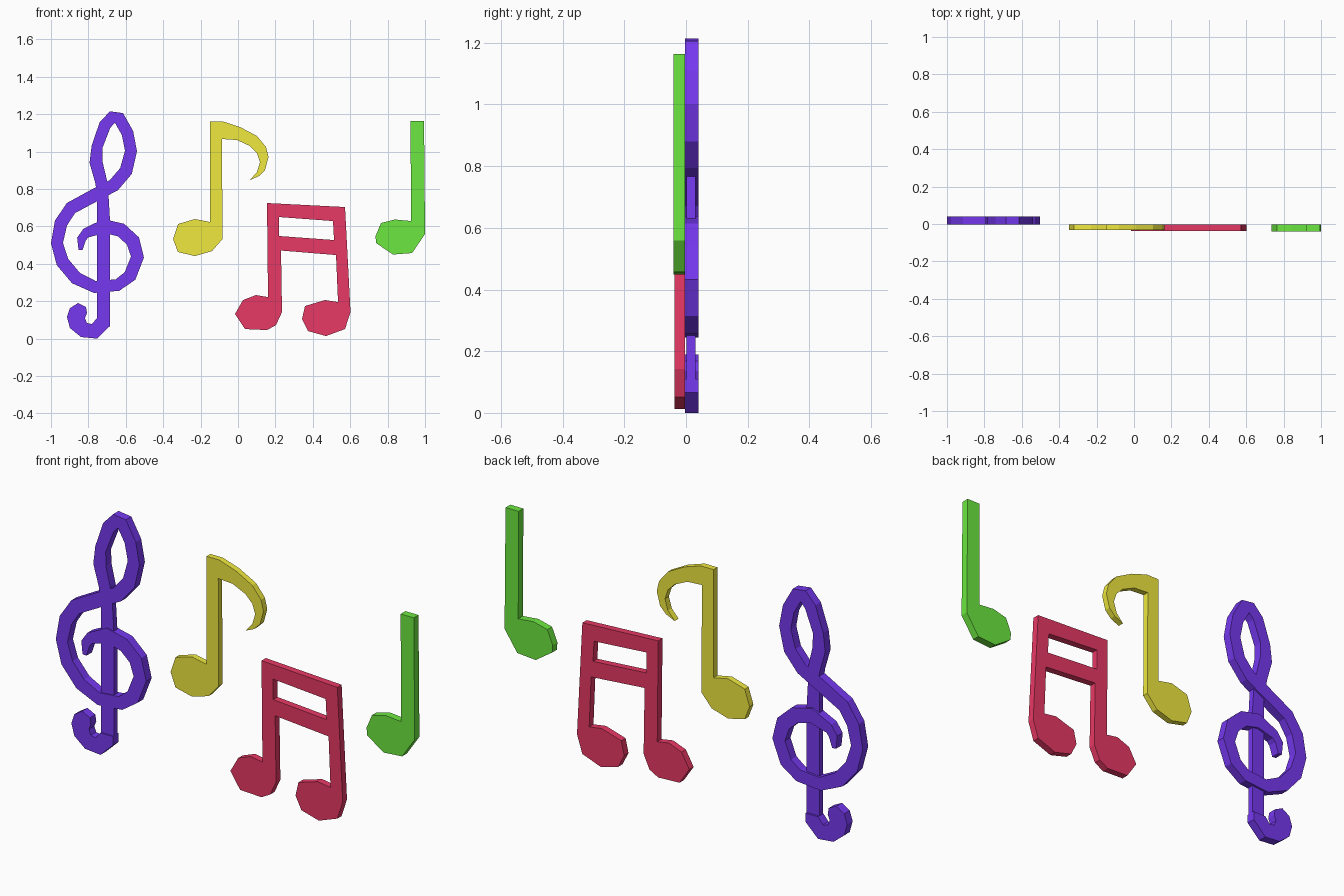
import bpy, bmesh
from mathutils import Vector, Matrix
from math import radians

if "Cube" in bpy.data.objects:
    bpy.data.objects.remove(bpy.data.objects["Cube"])

S = 187.0  # drawing units per model unit


def pt(u, v):
    return Vector(((u - 238) / S, (338.5 - v) / S, 0))


def mat(name, rgb):
    m = bpy.data.materials.new(name)
    m.diffuse_color = (*rgb, 1)
    return m


def upright(y):
    return Matrix.Translation((0, y, 0)) @ Matrix.Rotation(radians(90), 4, 'X')


def plate(name, outlines, y0, y1, material):
    """Flat plate from closed outlines (inner outlines become holes)."""
    cu = bpy.data.curves.new(name, 'CURVE')
    cu.dimensions = '2D'
    cu.fill_mode = 'BOTH'
    cu.extrude = (y1 - y0) / 2
    for pts in outlines:
        sp = cu.splines.new('POLY')
        sp.points.add(len(pts) - 1)
        for p, q in zip(sp.points, pts):
            p.co = (*pt(*q), 1)
        sp.use_cyclic_u = True
    ob = bpy.data.objects.new(name, cu)
    bpy.context.collection.objects.link(ob)
    bpy.ops.object.select_all(action='DESELECT')
    ob.select_set(True)
    bpy.context.view_layer.objects.active = ob
    bpy.ops.object.convert(target='MESH')
    ob = bpy.context.view_layer.objects.active
    ob.data.transform(upright((y0 + y1) / 2))
    for f in ob.data.polygons:
        f.use_smooth = False
    ob.data.materials.clear()
    ob.data.materials.append(material)


def ribbon(name, path, y0, y1, material):
    """Flat stroke that follows (u, v, width) points and may cross itself."""
    c = [pt(u, v) for u, v, w in path]
    bm = bmesh.new()
    rows = []
    for i, p in enumerate(c):
        t = (c[min(i + 1, len(c) - 1)] - c[max(i - 1, 0)]).normalized()
        n = Vector((-t.y, t.x, 0)) * path[i][2] / S / 2
        rows.append((bm.verts.new(p + n), bm.verts.new(p - n)))
    faces = [bm.faces.new((a[0], a[1], b[1], b[0])) for a, b in zip(rows, rows[1:])]
    ext = bmesh.ops.extrude_face_region(bm, geom=faces, use_keep_orig=True)
    top = [g for g in ext['geom'] if isinstance(g, bmesh.types.BMVert)]
    bmesh.ops.translate(bm, verts=top, vec=(0, 0, y1 - y0))
    bmesh.ops.recalc_face_normals(bm, faces=bm.faces[:])
    bm.transform(upright(y1))
    me = bpy.data.meshes.new(name)
    bm.to_mesh(me)
    bm.free()
    me.materials.append(material)
    bpy.context.collection.objects.link(bpy.data.objects.new(name, me))


blue = mat("blue", (0.04, 0.005, 0.72))
blue.diffuse_color = (0.18, 0.04, 0.87, 1)
yellow = mat("yellow", (0.87, 0.81, 0.05))
red = mat("red", (0.80, 0.04, 0.13))
green = mat("green", (0.15, 0.80, 0.05))

# Treble clef: spiral and upper loop in one stroke
ribbon("clef_loop", [
    (80.5, 250, 4), (81.5, 239, 9), (86, 233, 10), (104, 226, 14), (121, 230, 14),
    (133, 241, 14), (137.5, 257, 13), (130, 276, 13), (117.5, 285, 12),
    (95, 287, 12), (76, 278, 13), (62.5, 262, 13), (57, 243, 12), (61, 223, 13),
    (71, 208, 13), (95, 195, 13), (114, 185, 13), (126, 171, 13), (131, 151, 12),
    (127.5, 133, 12), (118.5, 117, 12), (113, 116.5, 12), (105, 125, 12),
    (97, 147, 11), (96, 162, 13), (101, 181, 12), (102.5, 190, 12)],
    -0.003, 0.04, blue)

# Thinner clef stem
plate("clef_stem", [[(97, 186), (108, 186), (110, 220), (110, 326), (97, 326), (97, 220)]],
      0.002, 0.03, blue)

# Hook at the clef's foot
plate("clef_hook", [[
    (110, 318), (110, 326), (97, 338.5), (81, 337), (70, 328), (67, 317), (70, 308),
    (78, 303), (86, 307), (87, 313), (85, 318), (87, 323), (92, 324), (97, 318)]],
    -0.003, 0.04, blue)

# Single note with a flag
plate("flagged_note", [[
    (210, 121.5), (223, 121.5), (240, 127), (257, 136), (266, 147), (268.5, 157),
    (265, 170), (259, 176), (250, 180), (257, 172), (260, 162), (257, 153),
    (250, 146), (237, 140), (222, 139), (222.5, 239), (212, 251), (195, 256),
    (178, 252), (173, 239), (178, 224), (195, 219), (210, 222)]],
    -0.033, -0.003, yellow)

# Pair of notes joined by a double beam, with the gap between the beams
plate("beamed_notes", [[
    (267, 203), (345, 207), (350.5, 312), (345, 329), (326, 336), (308, 331),
    (302, 319), (305, 306), (325, 300), (338, 302), (336, 255), (281, 250.5),
    (282, 312), (276, 325), (267, 330), (245, 329), (235, 314), (243, 300),
    (256, 295), (268, 297)],
    [(279, 217), (333, 221), (334, 240), (279, 236)]],
    -0.037, -0.003, red)

# Plain note
plate("plain_note", [[
    (410.5, 121), (424, 121), (425, 234), (412, 253), (393, 254.5), (376, 243),
    (375.5, 236), (381, 223), (395, 219.5), (411, 221)]],
    -0.04, -0.003, green)

for m in bpy.data.materials:
    if m.users and not m.is_grease_pencil:
        m.use_nodes = True
        m.node_tree.nodes["Principled BSDF"].inputs["Base Color"].default_value = m.diffuse_color
